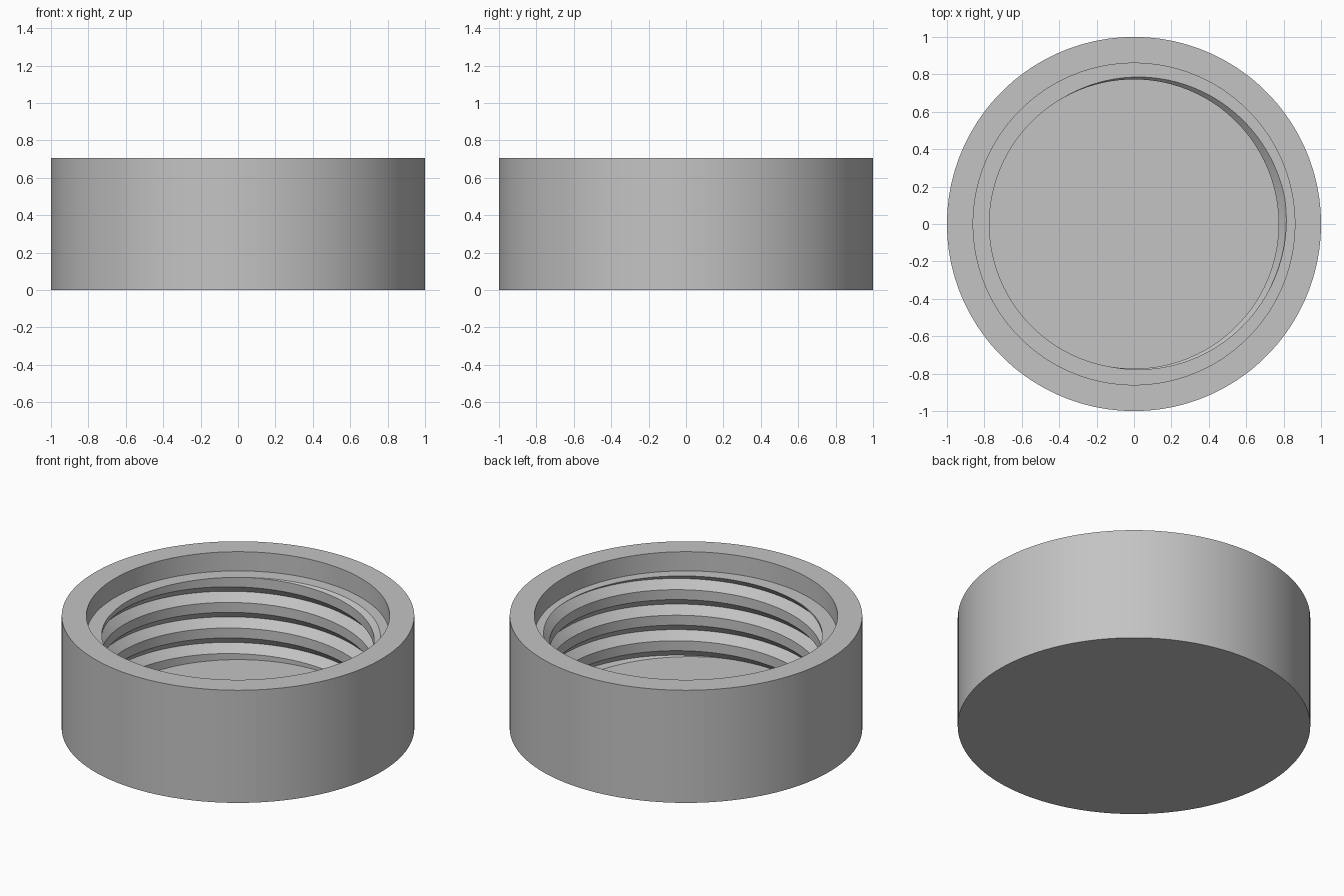
import bpy, bmesh, math

cube = bpy.data.objects.get("Cube")
if cube:
    bpy.data.objects.remove(cube, do_unlink=True)

SEGMENTS = 180
HEIGHT, OUTER = 0.705, 1.0
LEDGE_Z, LEDGE_R = 0.585, 0.86        # counterbore
FLOOR_Z, BORE_R = 0.07, 0.773
PITCH, GROOVE_HALF, GROOVE_DEPTH = 0.16, 0.049, 0.045
PHASE = math.radians(10)              # where the groove centre meets the ledge

grey = bpy.data.materials.new("light_grey")
grey.use_nodes = True
grey.diffuse_color = (0.55, 0.55, 0.55, 1)
grey.node_tree.nodes["Principled BSDF"].inputs["Base Color"].default_value = grey.diffuse_color


def thread_profile(angle):
    """Bore wall from floor to ledge, with a right-hand V groove."""
    centre = LEDGE_Z + PITCH * (angle - PHASE) / math.tau
    points = []
    for turn in range(-5, 3):
        middle = centre + turn * PITCH
        for offset in (-GROOVE_HALF, 0, GROOVE_HALF):
            z = min(max(middle + offset, FLOOR_Z), LEDGE_Z)
            depth = max(0, 1 - abs(z - middle) / GROOVE_HALF)
            points.append((BORE_R + GROOVE_DEPTH * depth, z))
    # clamped ends outside the wall all collapse onto the true end radius
    for end in (FLOOR_Z, LEDGE_Z):
        nearest = (end - centre + PITCH / 2) % PITCH - PITCH / 2
        radius = BORE_R + GROOVE_DEPTH * max(0, 1 - abs(nearest) / GROOVE_HALF)
        points = [(radius, z) if z == end else (r, z) for r, z in points]
    return points


# Cap body: one lathe whose inner profile climbs with the angle
bm = bmesh.new()
columns = []
for i in range(SEGMENTS + 1):
    a = math.tau * i / SEGMENTS
    profile = [(0, FLOOR_Z)] + thread_profile(a) + [
        (LEDGE_R, LEDGE_Z), (LEDGE_R, HEIGHT), (OUTER, HEIGHT), (OUTER, 0), (0, 0)]
    columns.append([bm.verts.new((r * math.cos(a), r * math.sin(a), z)) for r, z in profile])
for left, right in zip(columns, columns[1:]):
    for j in range(len(left) - 1):
        bm.faces.new((left[j], right[j], right[j + 1], left[j + 1]))
bmesh.ops.remove_doubles(bm, verts=bm.verts, dist=1e-5)
bmesh.ops.dissolve_degenerate(bm, edges=bm.edges, dist=1e-5)
bmesh.ops.recalc_face_normals(bm, faces=bm.faces)

mesh = bpy.data.meshes.new("threaded_cap")
bm.to_mesh(mesh)
bm.free()
mesh.materials.append(grey)
cap = bpy.data.objects.new("threaded_cap", mesh)
bpy.context.collection.objects.link(cap)
bpy.context.view_layer.objects.active = cap
cap.select_set(True)
bpy.ops.object.shade_smooth_by_angle(angle=math.radians(25))
